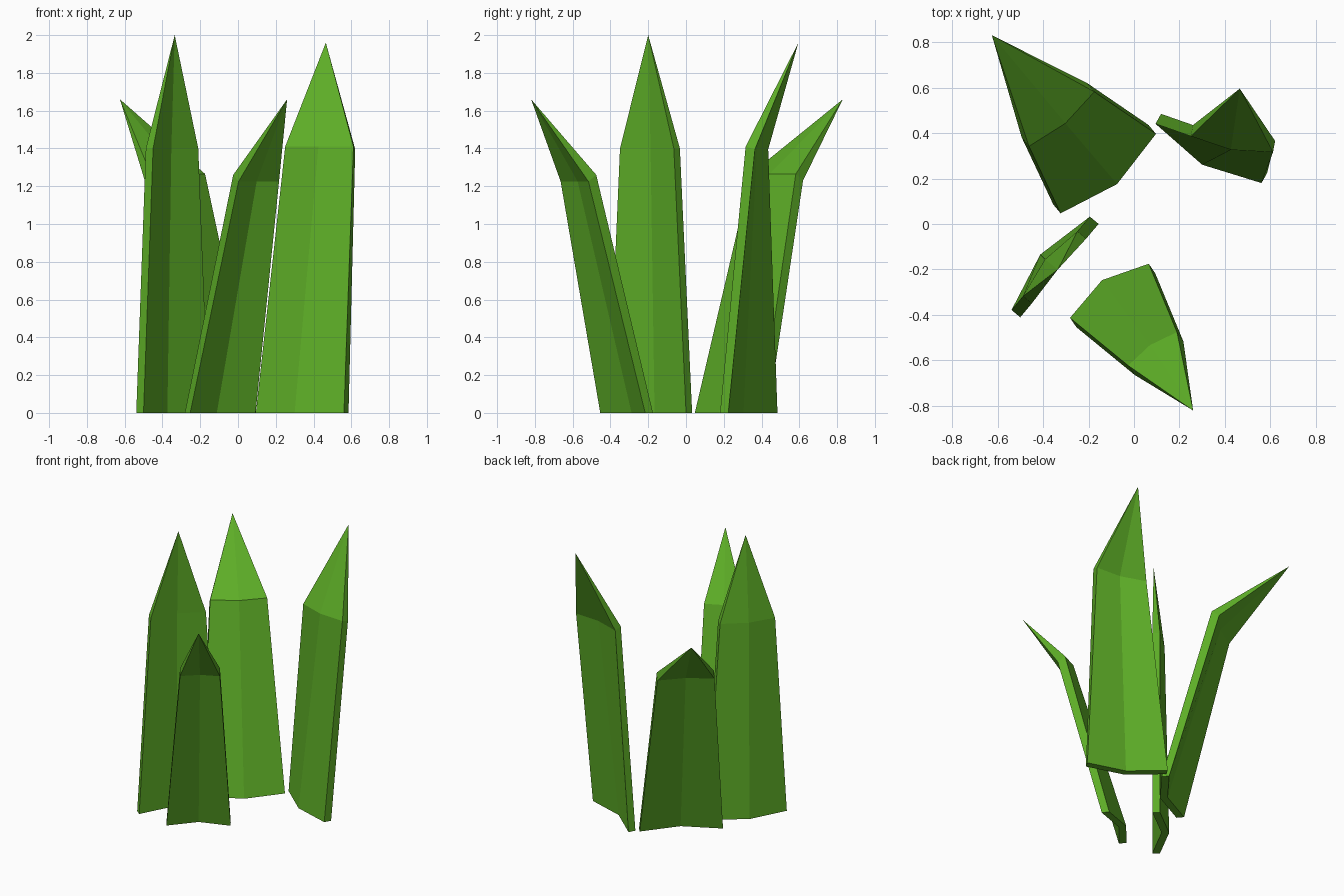
import bpy
import bmesh
from math import radians
from mathutils import Matrix, Vector

if "Cube" in bpy.data.objects:
    bpy.data.objects.remove(bpy.data.objects["Cube"], do_unlink=True)

green = bpy.data.materials.new("leaf_green")
green.use_nodes = True
COLOR = (0.11, 0.42, 0.02, 1)
green.diffuse_color = COLOR
green.node_tree.nodes["Principled BSDF"].inputs["Base Color"].default_value = COLOR


def section(center, heading, half, fold, rise, thick=0.05):
    """Folded strip: three outer corners, then three inner ones in reverse.
    The outer side looks along the heading; the fold dents it inward."""
    spin = Matrix.Rotation(radians(heading), 3, "Z")
    outer = [Vector((0, -half, 0)), Vector((-fold, 0, 0)), Vector((0, half, 0))]
    inner = [p + Vector((-thick, 0, rise)) for p in reversed(outer)]
    return [Vector(center) + spin @ p for p in outer + inner]


def blade(name, base, shoulder, tip):
    bm = bmesh.new()
    low = [bm.verts.new(p) for p in section(*base)]
    high = [bm.verts.new(p) for p in section(*shoulder)]
    point = bm.verts.new(tip)
    for i in range(6):
        j = (i + 1) % 6
        bm.faces.new((low[i], low[j], high[j], high[i]))
        bm.faces.new((high[i], high[j], point))
    # two quads close the folded underside
    bm.faces.new((low[0], low[5], low[4], low[1]))
    bm.faces.new((low[1], low[4], low[3], low[2]))
    bmesh.ops.recalc_face_normals(bm, faces=bm.faces)
    mesh = bpy.data.meshes.new(name)
    bm.to_mesh(mesh)
    bm.free()
    mesh.materials.append(green)
    bpy.context.collection.objects.link(bpy.data.objects.new(name, mesh))


# each section: centre, heading, half width, fold depth, rise of the inner side
# short blade leaning to the front
blade("front_blade",
      ((-0.08, -0.335, 0), -55.5, 0.21, 0.057, 0),
      ((0.11, -0.59, 1.225), -55.5, 0.13, 0.02, 0.035),
      (0.26, -0.82, 1.66))
# short, wide blade leaning to the back
blade("back_blade",
      ((-0.145, 0.26, 0), 129.8, 0.273, 0.06, 0),
      ((-0.35, 0.5, 1.23), 129.8, 0.187, 0.025, 0.035),
      (-0.625, 0.83, 1.66))
# tall upright blade
blade("upright_blade",
      ((-0.328, -0.205, 0), -40, 0.268, 0.06, 0),
      ((-0.33, -0.207, 1.4), -40, 0.186, 0.03, 0),
      (-0.335, -0.2, 2.0))
# tall blade, slightly twisted
blade("twisted_blade",
      ((0.352, 0.354, 0), 60.8, 0.267, 0.057, 0),
      ((0.44, 0.4, 1.395), 79, 0.184, 0.025, 0.015),
      (0.465, 0.595, 1.96))
